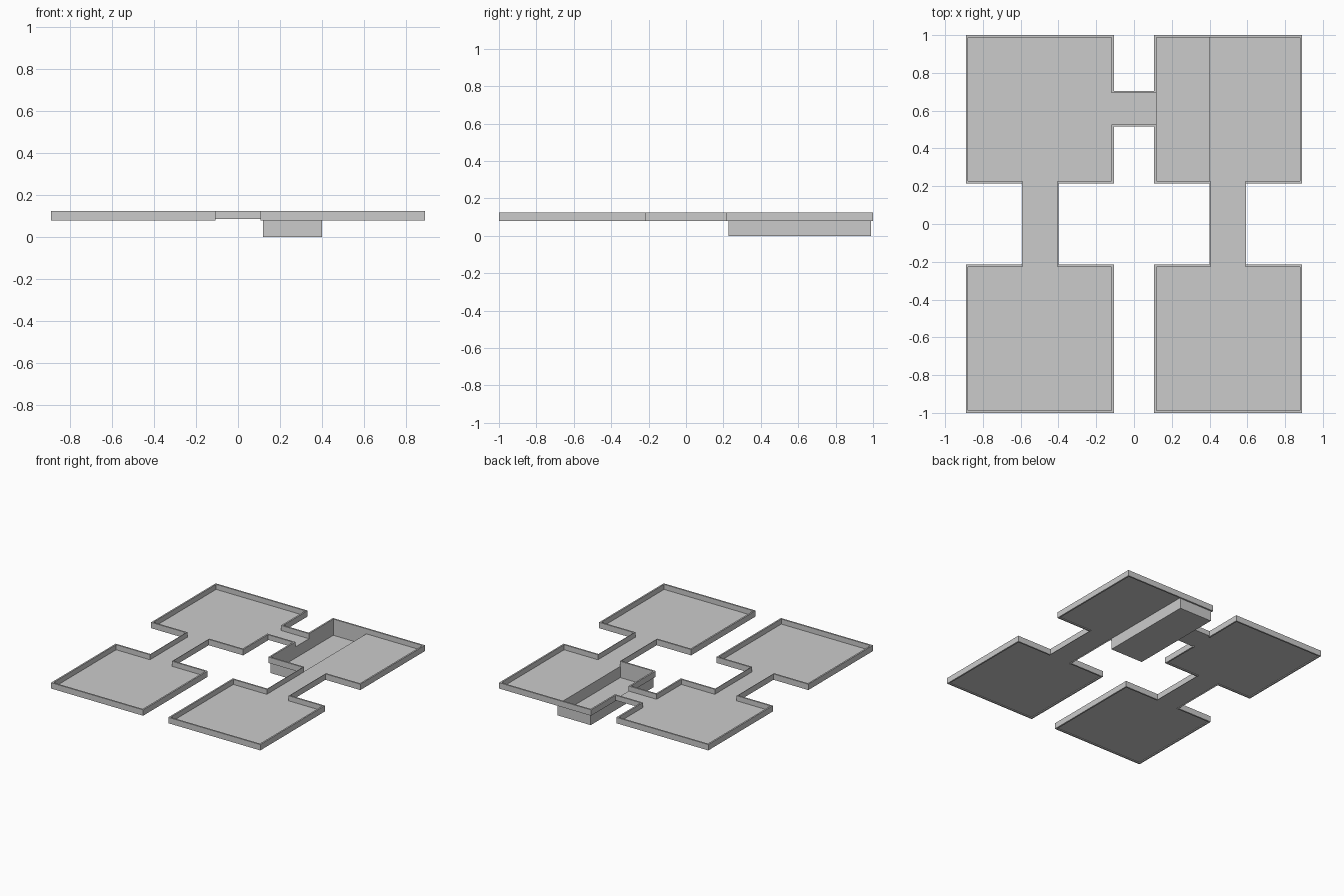
import bpy
from mathutils import Vector

if "Cube" in bpy.data.objects:
    bpy.data.objects.remove(bpy.data.objects["Cube"])

Z_BOTTOM, Z_FLOOR, Z_TOP = 0.08, 0.086, 0.125
A, B, C = 0.107, 0.89, 0.215          # room inner x, outer x, inner y
D, E = 0.40, 0.594                    # corridor x range
P, Q = 0.515, 0.705                   # bridge y range
T, THIN = 0.012, 0.004                # wall thicknesses


def make(name, verts, faces):
    mesh = bpy.data.meshes.new(name)
    mesh.from_pydata(verts, [], faces)
    mesh.update()
    obj = bpy.data.objects.new(name, mesh)
    bpy.context.collection.objects.link(obj)
    return obj


def floor(name, x0, x1, y0, y1):
    z = Z_FLOOR
    make(name, [(x0, y0, z), (x1, y0, z), (x1, y1, z), (x0, y1, z)], [(0, 1, 2, 3)])


# Perimeter wall: clockwise outline of right half, mirrored to the left
half = [(A - 0.001, Q), (A, Q), (A, 1), (B, 1), (B, C), (E, C), (E, -C), (B, -C), (B, -1),
        (A, -1), (A, -C), (D, -C), (D, C), (A, C), (A, P), (A - 0.001, P)]
outer = half + [(-x, y) for x, y in reversed(half)]
n = len(outer)


def edge_offset(a, b):
    d = (Vector(b) - Vector(a)).normalized()
    corridor = abs(a[1]) == C and abs(b[1]) == C and a[0] == b[0]
    return Vector((d.y, -d.x)) * (THIN if corridor else T)


inner = []
for i, p in enumerate(outer):
    o1 = edge_offset(outer[i - 1], p)
    o2 = edge_offset(p, outer[(i + 1) % n])
    off = o1 if o1.dot(o2) > 1e-6 else o1 + o2
    inner.append(tuple(Vector(p) + off))

# Bridge walls start a little higher than the room walls
low = [Z_FLOOR if abs(x) < A - 0.0005 else Z_BOTTOM for x, y in outer]
verts = ([(x, y, z) for (x, y), z in zip(outer, low)] + [(x, y, Z_TOP) for x, y in outer]
         + [(x, y, Z_TOP) for x, y in inner] + [(x, y, z) for (x, y), z in zip(inner, low)])
faces = []
for ring in range(4):
    a, b = ring * n, (ring + 1) % 4 * n
    for i in range(n):
        j = (i + 1) % n
        faces.append((a + j, a + i, b + i, b + j))
make("perimeter_wall", verts, faces)

# Room floors; the back right one is half open over the pit
floor("floor_back_left", -B + T, -A - T, C + T, 1 - T)
floor("floor_front_left", -B + T, -A - T, -1 + T, -C - T)
floor("floor_front_right", A + T, B - T, -1 + T, -C - T)
floor("floor_back_right", D, B - T, C + T, 1 - T)

# Corridor and bridge floors
floor("corridor_floor_right", D + THIN, E - THIN, -C - T, C + T)
floor("corridor_floor_left", -E + THIN, -D - THIN, -C - T, C + T)
floor("bridge_floor", -A - T, A + T, P + T, Q - T)

# Sunken pit, open at the top
x0, x1, y0, y1 = A + T, D, C + T, 1 - T
corners = [(x0, y0), (x1, y0), (x1, y1), (x0, y1)]
make("pit", [(x, y, 0) for x, y in corners] + [(x, y, Z_FLOOR) for x, y in corners],
     [(0, 1, 2, 3)] + [(i, i + 4, (i + 1) % 4 + 4, (i + 1) % 4) for i in range(4)])
